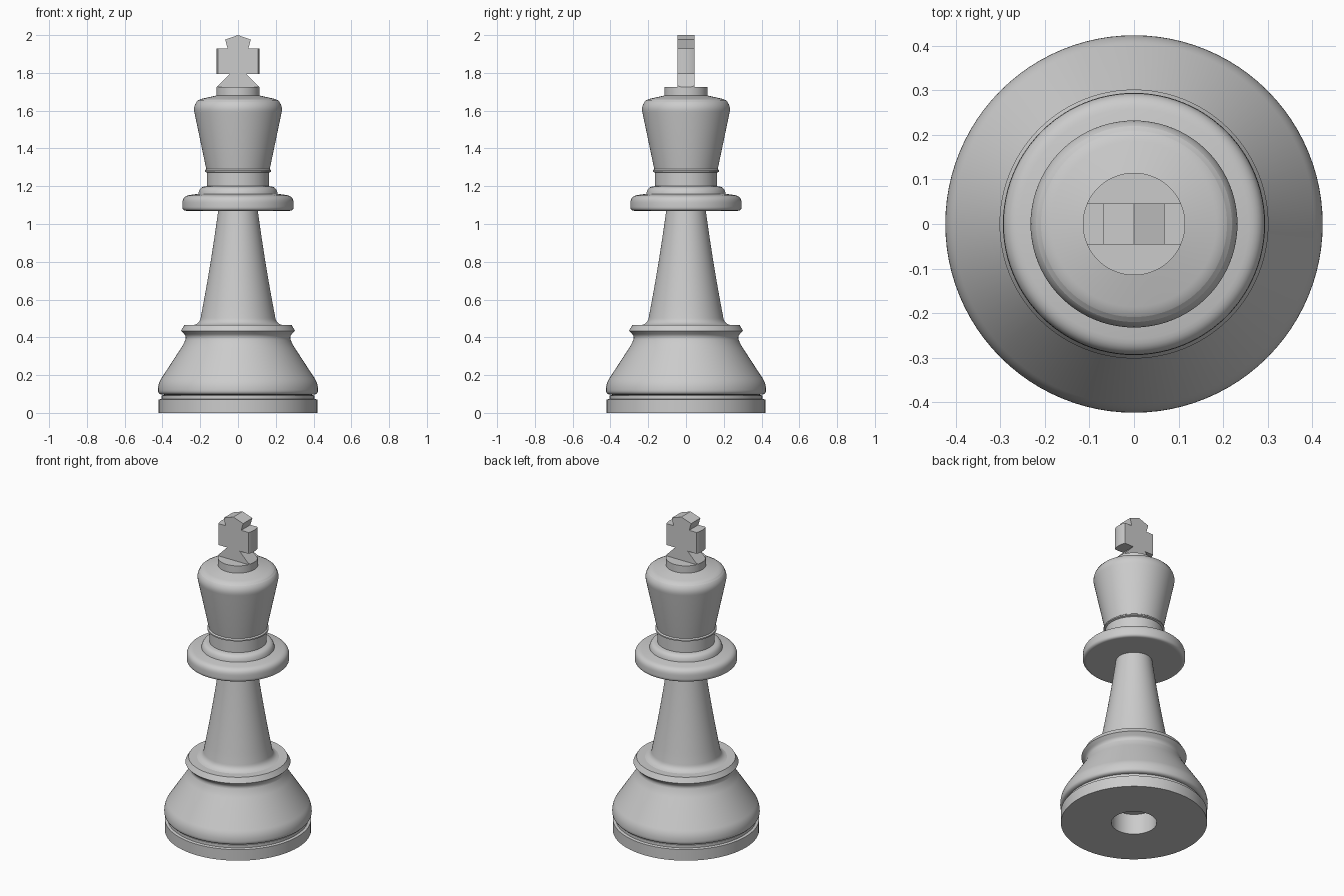
import bpy, bmesh, math
from mathutils import Vector

old = bpy.data.objects.get("Cube")
if old:
    bpy.data.objects.remove(old, do_unlink=True)

SEGMENTS = 96
HALF_DEPTH = 0.046
FINIAL_RADIUS = 0.115

grey = bpy.data.materials.new("plain_grey")
grey.use_nodes = True
colour = (0.6, 0.6, 0.6, 1)
grey.diffuse_color = colour
grey.node_tree.nodes["Principled BSDF"].inputs["Base Color"].default_value = colour


def add_object(name, bm):
    mesh = bpy.data.meshes.new(name)
    bm.to_mesh(mesh)
    bm.free()
    mesh.materials.append(grey)
    obj = bpy.data.objects.new(name, mesh)
    bpy.context.collection.objects.link(obj)
    bpy.ops.object.select_all(action='DESELECT')
    obj.select_set(True)
    bpy.context.view_layer.objects.active = obj
    return obj


def rounded(points, steps=7):
    """Profile corners are (radius, height) or (radius, height, rounding)."""
    path = []
    for i, p in enumerate(points):
        here = Vector(p[:2])
        if len(p) == 2:
            path.append(here)
            continue
        a = here + (Vector(points[i - 1][:2]) - here).normalized() * p[2]
        b = here + (Vector(points[i + 1][:2]) - here).normalized() * p[2]
        for k in range(steps + 1):
            t = k / steps
            path.append(a * (1 - t) ** 2 + here * 2 * t * (1 - t) + b * t * t)
    return path


def lathe(name, points):
    bm = bmesh.new()
    verts = [bm.verts.new((p.x, 0, p.y)) for p in rounded(points)]
    edges = [bm.edges.new(pair) for pair in zip(verts, verts[1:])]
    bmesh.ops.spin(bm, geom=verts + edges, axis=(0, 0, 1), cent=(0, 0, 0),
                   angle=math.tau, steps=SEGMENTS, use_duplicate=False)
    bmesh.ops.remove_doubles(bm, verts=bm.verts, dist=1e-5)
    # Profiles run upwards on the outside, so outward is the radial side
    bmesh.ops.recalc_face_normals(bm, faces=bm.faces)
    obj = add_object(name, bm)
    bpy.ops.object.shade_smooth_by_angle(angle=math.radians(30))
    return obj


# Weighted foot with a blind hole underneath
lathe("foot", [(0, 0.13), (0.13, 0.13), (0.13, 0), (0.42, 0), (0.42, 0.07),
               (0.405, 0.074), (0.405, 0.092), (0.39, 0.096)])

# Flared skirt with its rim
lathe("skirt", [(0.39, 0.096), (0.425, 0.098, 0.024), (0.422, 0.158, 0.03),
                (0.285, 0.368, 0.03), (0.273, 0.405, 0.018),
                (0.302, 0.434), (0.284, 0.465), (0.235, 0.465)])

# Tapering stem
lathe("stem", [(0.235, 0.465), (0.203, 0.475, 0.028), (0.142, 0.8, 0.24),
               (0.105, 1.07)])

# Wide collar and the smaller step on it
lathe("collar", [(0.105, 1.07), (0.27, 1.07), (0.295, 1.07, 0.022),
                 (0.293, 1.148, 0.035), (0.21, 1.16), (0.208, 1.17),
                 (0.198, 1.195, 0.02), (0.165, 1.2)])

# Neck with a thin ring
lathe("neck", [(0.165, 1.2), (0.165, 1.272), (0.176, 1.276),
               (0.176, 1.284), (0.168, 1.29)])

# Flared head with a domed top
lathe("head", [(0.168, 1.29), (0.239, 1.63, 0.04), (0.205, 1.66, 0.02),
               (FINIAL_RADIUS, 1.68)])

# Finial disc
lathe("finial_disc", [(FINIAL_RADIUS, 1.68), (FINIAL_RADIUS, 1.726), (0, 1.726)])

# Cross, cut to the round outline of the disc
half = [(0.125, 1.726), (0.112, 1.726), (0.044, 1.795), (0.14, 1.795), (0.14, 1.93),
        (0.055, 1.93), (0.068, 1.976)][1:]
outline = half + [(0, 2.0)] + [(-x, z) for x, z in reversed(half)]
bm = bmesh.new()
face = bm.faces.new([bm.verts.new((x, -HALF_DEPTH, z)) for x, z in outline])
ext = bmesh.ops.extrude_face_region(bm, geom=[face])
bmesh.ops.translate(bm, vec=(0, 2 * HALF_DEPTH, 0),
                    verts=[v for v in ext["geom"] if isinstance(v, bmesh.types.BMVert)])
bmesh.ops.recalc_face_normals(bm, faces=bm.faces)
cross = add_object("cross", bm)

bm = bmesh.new()
bmesh.ops.create_cone(bm, cap_ends=True, segments=SEGMENTS, radius1=FINIAL_RADIUS,
                      radius2=FINIAL_RADIUS, depth=1)
bmesh.ops.translate(bm, verts=bm.verts, vec=(0, 0, 1.8))
cutter = add_object("cross_cutter", bm)

bpy.context.view_layer.objects.active = cross
trim = cross.modifiers.new("round_trim", 'BOOLEAN')
trim.operation = 'INTERSECT'
trim.solver = 'EXACT'
trim.object = cutter
bpy.ops.object.select_all(action='DESELECT')
cross.select_set(True)
bpy.ops.object.modifier_apply(modifier=trim.name)
bpy.data.objects.remove(cutter, do_unlink=True)
bpy.ops.object.shade_smooth_by_angle(angle=math.radians(30))
